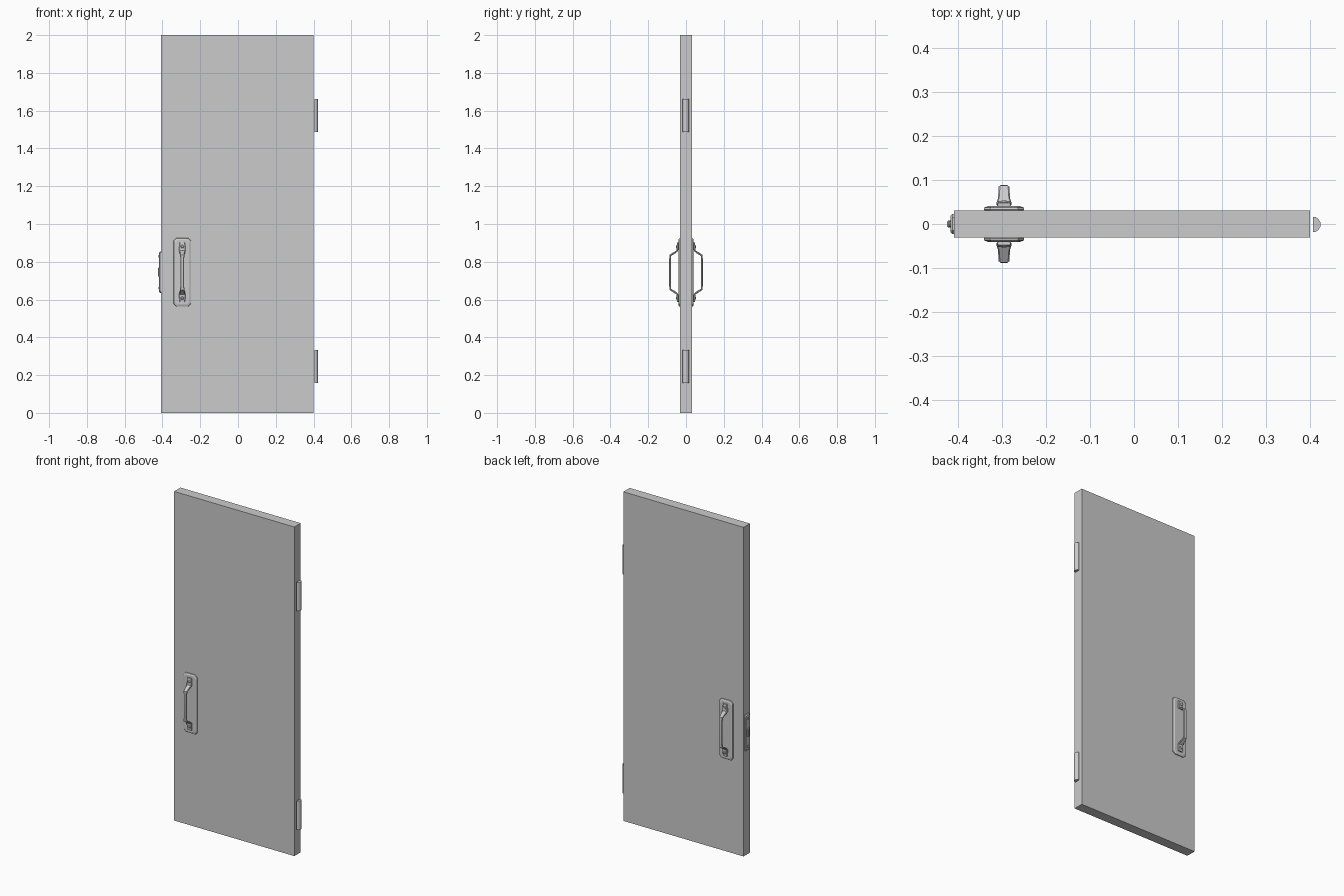
import bpy, bmesh, math
from mathutils import Vector, Matrix

if "Cube" in bpy.data.objects:
    bpy.data.objects.remove(bpy.data.objects["Cube"])


def finish(name, bm, angle=None):
    bmesh.ops.recalc_face_normals(bm, faces=bm.faces)
    me = bpy.data.meshes.new(name)
    bm.to_mesh(me)
    bm.free()
    ob = bpy.data.objects.new(name, me)
    bpy.context.collection.objects.link(ob)
    if angle:
        bpy.ops.object.select_all(action='DESELECT')
        ob.select_set(True)
        bpy.context.view_layer.objects.active = ob
        bpy.ops.object.shade_smooth_by_angle(angle=math.radians(angle))
    return ob


def loft(name, rings, angle=None):
    """Skin closed rings of equal point count and cap both ends."""
    bm = bmesh.new()
    vs = [[bm.verts.new(p) for p in r] for r in rings]
    n = len(vs[0])
    for a, b in zip(vs, vs[1:]):
        for i in range(n):
            j = (i + 1) % n
            bm.faces.new((a[i], a[j], b[j], b[i]))
    bm.faces.new(vs[0])
    bm.faces.new(vs[-1])
    return finish(name, bm, angle)


def cut_rect(w, h, c, d):
    """Rectangle with cut corners, half sizes w and h, at depth d."""
    return [Vector(p) for p in (
        (w - c, h, d), (w, h - c, d), (w, c - h, d), (w - c, -h, d),
        (c - w, -h, d), (-w, c - h, d), (-w, h - c, d), (c - w, h, d))]


def plate(name, layers, c, mat):
    return loft(name, [[mat @ p for p in cut_rect(w, h, c, d)] for w, h, d in layers])


def screw(name, mat, r, d0, d1):
    rings = []
    for k, d in ((1, d0), (1, (d0 + d1) / 2), (0.6, d1)):
        rings.append([mat @ Vector((r * k * math.cos(a * math.pi / 4),
                                    r * k * math.sin(a * math.pi / 4), d)) for a in range(8)])
    return loft(name, rings, 35)


def frame(origin, u, v, out):
    m = Matrix((u, v, out)).transposed().to_4x4()
    m.translation = origin
    return m


# door slab
bm = bmesh.new()
bmesh.ops.create_cube(bm, size=1, matrix=Matrix.Translation((-0.004, 0, 1))
                      @ Matrix.Diagonal((0.808, 0.061, 2, 1)))
finish("door_panel", bm)

# pull handles on both faces: (depth, height, half width, half thickness)
path = [(0.044, 0.158, 0.015, 0.004), (0.046, 0.115, 0.017, 0.005),
        (0.056, 0.107, 0.014, 0.005), (0.083, 0.090, 0.012, 0.005),
        (0.084, 0.070, 0.009, 0.005)]
path = path + [(d, -h, w, t) for d, h, w, t in reversed(path)]
for side, s in (("front", -1), ("back", 1)):
    m = frame((-0.295, 0, 0.744), (1, 0, 0), (0, 0, 1), (0, s, 0))
    plate(side + "_handle_plate", [(0.043, 0.178, 0.029), (0.046, 0.181, 0.033),
                                   (0.045, 0.180, 0.037), (0.036, 0.171, 0.041)], 0.014, m)
    rings = []
    for i, (d, h, w, t) in enumerate(path):
        a, b = path[max(i - 1, 0)], path[min(i + 1, len(path) - 1)]
        tan = Vector((0, b[1] - a[1], b[0] - a[0])).normalized()
        nor = Vector((0, tan.z, -tan.y))
        c = min(w, t) * 0.6
        rings.append([m @ (Vector((0, h, d)) + Vector((p.x, 0, 0)) + nor * p.y)
                      for p in cut_rect(w, t, c, 0)])
    loft(side + "_handle_grip", rings, 35)
    for tag, z in (("upper", 0.136), ("lower", -0.136)):
        screw(f"{side}_{tag}_handle_screw", m @ Matrix.Translation((0, z, 0)), 0.009, 0.046, 0.053)

# latch plate, bolt and screws on the opening edge
m = frame((-0.408, 0, 0.745), (0, 1, 0), (0, 0, 1), (-1, 0, 0))
plate("latch_plate", [(0.023, 0.110, -0.001), (0.023, 0.110, 0.004), (0.018, 0.105, 0.009)], 0.008, m)
plate("latch_bolt", [(0.008, 0.024, 0.008), (0.008, 0.024, 0.013), (0.005, 0.020, 0.016)], 0.002, m)
for tag, z in (("upper", 0.084), ("lower", -0.084)):
    screw(tag + "_latch_screw", m @ Matrix.Translation((0, z, 0)), 0.007, 0.008, 0.013)

# hinge knuckles beside the other edge
section = [(0.406, 0.017), (0.413, 0.0165), (0.419, 0.012), (0.423, 0.005)]
section += [(x, -y) for x, y in reversed(section)]
for tag, z in (("upper", 1.575), ("lower", 0.245)):
    loft(tag + "_hinge", [[(x, y - 0.001, z + e) for x, y in section] for e in (-0.087, 0.087)], 50)
